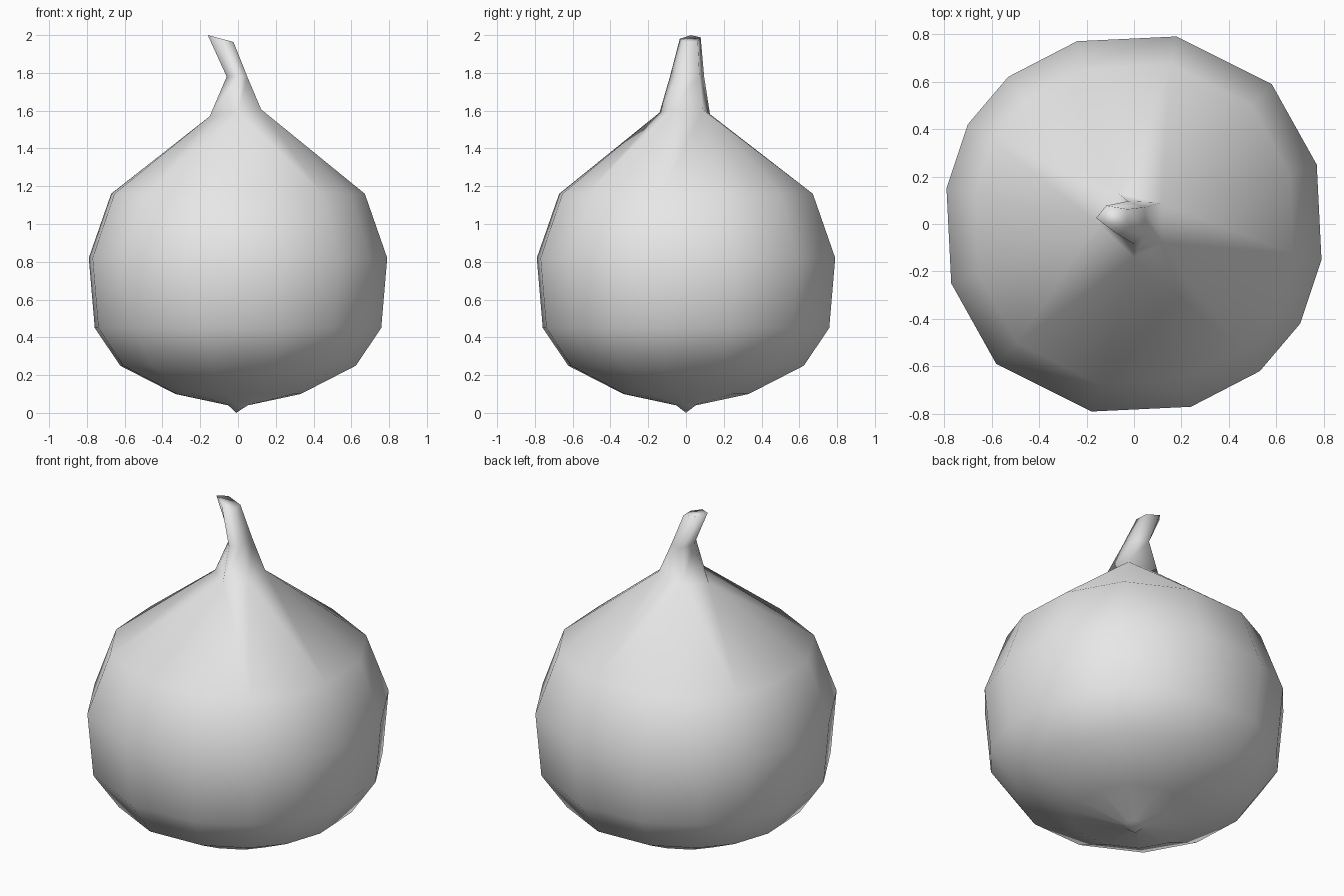
import bpy, bmesh, math

if "Cube" in bpy.data.objects:
    bpy.data.objects.remove(bpy.data.objects["Cube"])

# Irregular half outline of the bulb; the other half is its half-turn copy
HALF = [(0.18, 0.79), (0.58, 0.59), (0.77, 0.25), (0.79, -0.15),
        (0.70, -0.42), (0.53, -0.62), (0.24, -0.77)]
OUTLINE = HALF + [(-x, -y) for x, y in HALF]

# Bulb profile: height, scale of the outline
BULB = [(0.04, 0.065), (0.10, 0.42), (0.25, 0.79), (0.45, 0.96),
        (0.82, 1.0), (1.16, 0.85)]

# Stem sections: centre x, y, z, radius x, y, drop towards the right
STEM = [(0.0, 0.0, 1.59, 0.15, 0.14, -0.02),
        (0.0, 0.01, 1.78, 0.06, 0.095, 0.0),
        (-0.085, 0.025, 1.98, 0.075, 0.058, 0.02)]
STEM_ANGLES = [math.radians(a) for a in (-90, -35, 40, 115, 180)]


def add_loop(bm, points):
    verts = [bm.verts.new(p) for p in points]
    edges = [bm.edges.new((v, verts[(i + 1) % len(verts)]))
             for i, v in enumerate(verts)]
    return verts, edges


bm = bmesh.new()
loops = [add_loop(bm, [(x * s, y * s, z) for x, y in OUTLINE]) for z, s in BULB]
for cx, cy, cz, rx, ry, drop in STEM:
    loops.append(add_loop(bm, [(cx + rx * math.cos(a), cy + ry * math.sin(a),
                                cz - drop * math.cos(a)) for a in STEM_ANGLES]))
for low, high in zip(loops, loops[1:]):
    bmesh.ops.bridge_loops(bm, edges=low[1] + high[1])

# Pointed root tip and stem cap
tip = bm.verts.new((-0.01, 0, 0))
ring = loops[0][0]
for i, v in enumerate(ring):
    bm.faces.new((v, ring[(i + 1) % len(ring)], tip))
bm.faces.new(loops[-1][0])

bmesh.ops.recalc_face_normals(bm, faces=bm.faces)
for f in bm.faces:
    f.smooth = True

mesh = bpy.data.meshes.new("bulb_with_stem")
bm.to_mesh(mesh)
bm.free()
grey = bpy.data.materials.new("light grey")
grey.diffuse_color = (0.8, 0.8, 0.8, 1)
grey.use_nodes = True
grey.node_tree.nodes["Principled BSDF"].inputs["Base Color"].default_value = grey.diffuse_color
mesh.materials.append(grey)
obj = bpy.data.objects.new("bulb_with_stem", mesh)
bpy.context.collection.objects.link(obj)
